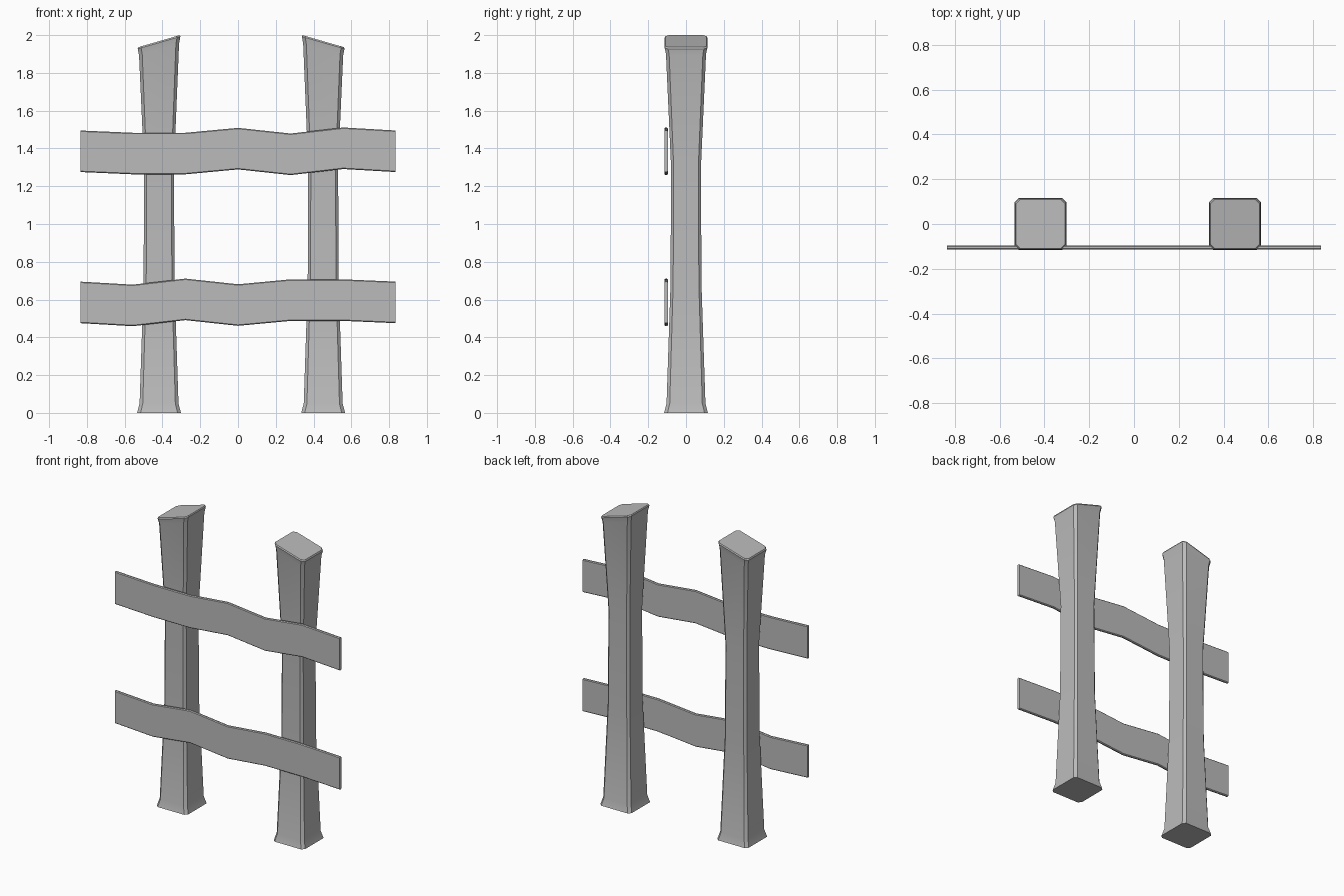
import bpy, bmesh
from math import radians

if "Cube" in bpy.data.objects:
    bpy.data.objects.remove(bpy.data.objects["Cube"])

grey = bpy.data.materials.new("dark_grey")
grey.diffuse_color = (.5, .5, .5, 1)
grey.use_nodes = True
grey.node_tree.nodes["Principled BSDF"].inputs["Base Color"].default_value = grey.diffuse_color


def make_object(name, rings):
    # Skin a stack of equal-length rings and cap both ends
    bm = bmesh.new()
    loops = [[bm.verts.new(p) for p in ring] for ring in rings]
    for a, b in zip(loops, loops[1:]):
        n = len(a)
        for i in range(n):
            j = (i + 1) % n
            bm.faces.new((a[i], a[j], b[j], b[i]))
    bm.faces.new(loops[0])
    bm.faces.new(loops[-1])
    bmesh.ops.recalc_face_normals(bm, faces=bm.faces)
    mesh = bpy.data.meshes.new(name)
    bm.to_mesh(mesh)
    bm.free()
    mesh.materials.append(grey)
    obj = bpy.data.objects.new(name, mesh)
    bpy.context.collection.objects.link(obj)
    # Soft flares, crisp corners
    bpy.ops.object.select_all(action='DESELECT')
    obj.select_set(True)
    bpy.context.view_layer.objects.active = obj
    bpy.ops.object.shade_smooth_by_angle(angle=radians(30))


def chamfered_square(h, c):
    k = h - c
    return [(h, -k), (h, k), (k, h), (-k, h), (-h, k), (-h, -k), (-k, -h), (k, -h)]


# Posts: height, half width, corner chamfer, slant of the ring
POST = [(0, .116, .018, 0), (.05, .103, .017, 0), (.68, .082, .014, 0),
        (1.3, .079, .014, 0), (1.925, .106, .017, .29),
        (1.96, .113, .018, .29), (1.968, .109, .018, .29)]


def post(name, centre, side):
    rings = []
    for z, h, c, slant in POST:
        rings.append([(centre + side * x, y, z + slant * x)
                      for x, y in chamfered_square(h, c)])
    make_object(name, rings)


post("left_post", -.418, 1)
post("right_post", .451, -1)


# Rails: wavy planks with chamfered long edges
def rail(name, centre_z, offsets):
    h, y0, y1, b = .110, -.114, -.096, .005
    section = [(y0, -h + b), (y0 + b, -h), (y1 - b, -h), (y1, -h + b),
               (y1, h - b), (y1 - b, h), (y0 + b, h), (y0, h - b)]
    step = 1.67 / (len(offsets) - 1)
    make_object(name, [[(-.835 + i * step, y, centre_z + dz + z) for y, z in section]
                       for i, dz in enumerate(offsets)])


rail("upper_rail", 1.385, [0, -.012, -.012, .014, -.016, .016, 0])
rail("lower_rail", .585, [0, -.016, .016, -.014, .012, .012, 0])
